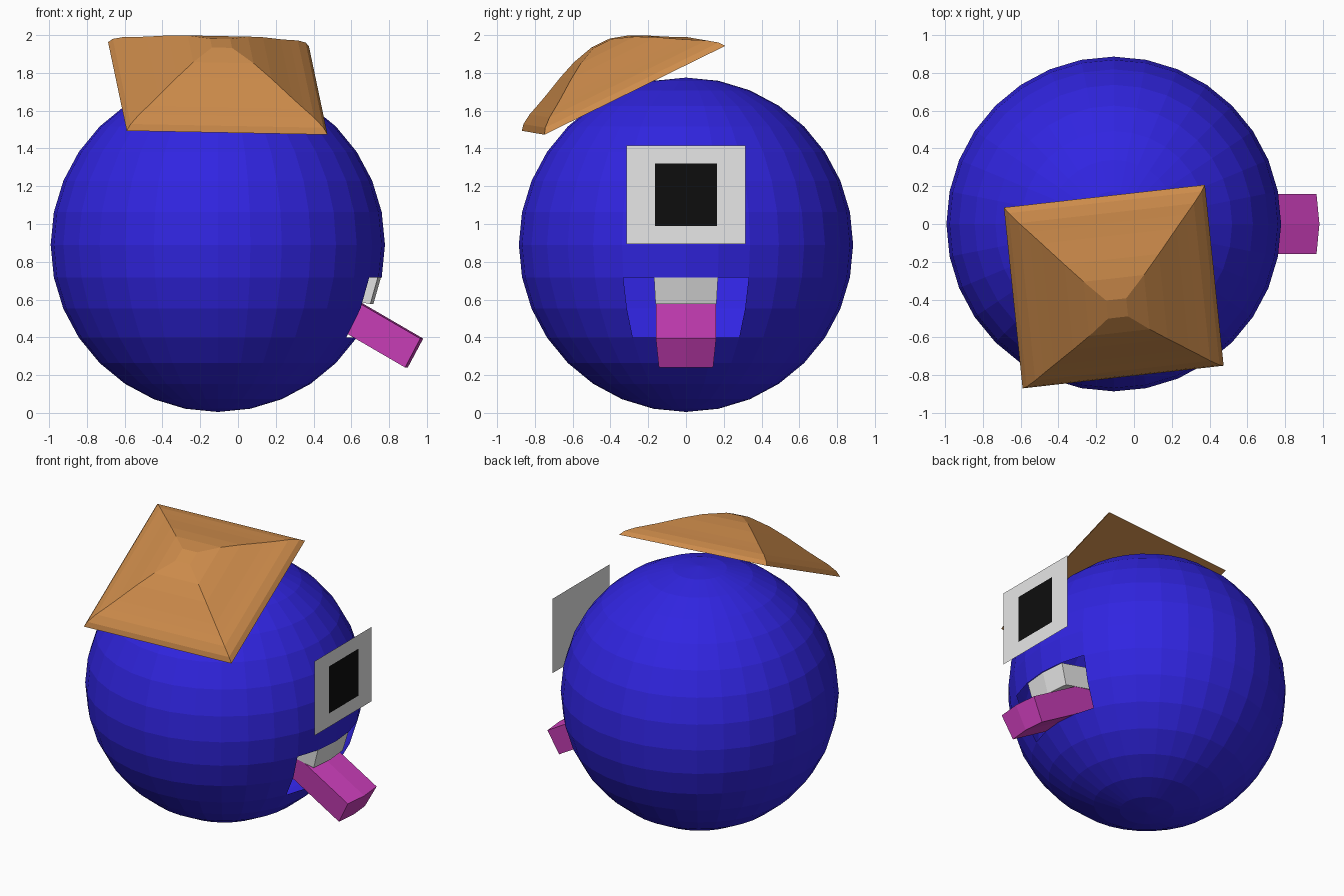
import bpy, bmesh
from math import radians, degrees, sin, cos, atan2, hypot
from mathutils import Vector, Matrix

cube = bpy.data.objects.get("Cube")
if cube:
    bpy.data.objects.remove(cube, do_unlink=True)

CENTER = Vector((-0.107, 0, 0.89))
RADIUS = 0.885
STEP = 11.25  # degrees per body facet


def material(name, rgb):
    mat = bpy.data.materials.new(name)
    mat.use_nodes = True
    mat.diffuse_color = (*rgb, 1)
    mat.node_tree.nodes["Principled BSDF"].inputs["Base Color"].default_value = (*rgb, 1)
    return mat


blue = material("blue", (0.03, 0.018, 0.75))
pink = material("pink", (0.61, 0.05, 0.5))
brown = material("light brown", (0.61, 0.26, 0.07))
white = material("white", (0.8, 0.8, 0.8))
black = material("black", (0.004, 0.004, 0.004))


def finish(name, bm, mat, closed=True):
    if closed:
        bmesh.ops.recalc_face_normals(bm, faces=bm.faces)
    mesh = bpy.data.meshes.new(name)
    bm.to_mesh(mesh)
    bm.free()
    mesh.materials.append(mat)
    obj = bpy.data.objects.new(name, mesh)
    bpy.context.collection.objects.link(obj)
    return obj


def bridge(bm, a, b):
    for i in range(len(a)):
        j = (i + 1) % len(a)
        bm.faces.new((a[i], a[j], b[j], b[i]))


# Faceted round body with an open mouth on the +x side
bm = bmesh.new()
bmesh.ops.create_uvsphere(bm, u_segments=32, v_segments=16, radius=RADIUS)
mouth = []
for f in bm.faces:
    c = f.calc_center_median()
    azimuth = degrees(atan2(c.y, c.x))
    height = degrees(atan2(c.z, hypot(c.x, c.y)))
    if abs(azimuth) < 2 * STEP and -3 * STEP < height < -STEP:
        mouth.append(f)
bmesh.ops.delete(bm, geom=mouth, context='FACES')
bmesh.ops.translate(bm, verts=bm.verts, vec=CENTER)
finish("body", bm, blue, closed=False)


def on_body(azimuth, height):
    a, h = radians(azimuth), radians(height)
    return CENTER + RADIUS * Vector((cos(h) * cos(a), cos(h) * sin(a), sin(h)))


def mouth_block(name, top, bottom, outward, inward, mat):
    """Two-facet patch of the body surface, extruded both ways."""
    patch = [on_body(a, top) for a in (-STEP, 0, STEP)]
    patch += [on_body(a, bottom) for a in (STEP, 0, -STEP)]
    bm = bmesh.new()
    outer = [bm.verts.new(p + Vector(outward)) for p in patch]
    inner = [bm.verts.new(p + Vector(inward)) for p in patch]
    bridge(bm, outer, inner)
    for ring in (outer, inner):
        bm.faces.new((ring[0], ring[1], ring[4], ring[5]))
        bm.faces.new((ring[1], ring[2], ring[3], ring[4]))
    finish(name, bm, mat)


mouth_block("tongue", -2 * STEP, -3 * STEP, (0.27, 0, -0.158), (-0.26, 0, 0.15), pink)
mouth_block("tooth", -STEP, -20.8, (-0.004, 0, 0), (-0.25, 0, 0.05), white)


# Flat square eye and pupil
def plate(name, x, half_width, low, high, mat):
    bm = bmesh.new()
    corners = ((-half_width, low), (half_width, low), (half_width, high), (-half_width, high))
    bm.faces.new([bm.verts.new((x, y, z)) for y, z in corners])
    finish(name, bm, mat, closed=False)


plate("eye", 0.817, 0.316, 0.893, 1.415, white)
plate("pupil", 0.82, 0.164, 0.99, 1.32, black)

# Square hat: stepped pyramid, tilted to rest on the front of the head
HALF = 0.535
profile = [(1, 0), (0.96, 0.03), (0.87, 0.065), (0.78, 0.09), (0.67, 0.122),
           (0.47, 0.184), (0.3, 0.23), (0.1, 0.266)]
bm = bmesh.new()
rings = []
for t, h in profile:
    s = t * HALF
    rings.append([bm.verts.new((x * s, y * s, h))
                  for x, y in ((-1, -1), (1, -1), (1, 1), (-1, 1))])
for a, b in zip(rings, rings[1:]):
    bridge(bm, a, b)
bm.faces.new(rings[0])
bm.faces.new(rings[-1])
side = Vector((0.993, 0.112, -0.019)).normalized()
up = side.cross(Vector((-0.098, 0.893, 0.439))).normalized()
back = up.cross(side)
tilt = Matrix((side, back, up)).transposed().to_4x4()
bm.transform(Matrix.Translation((-0.107, -0.331, 1.718)) @ tilt)
finish("hat", bm, brown)
